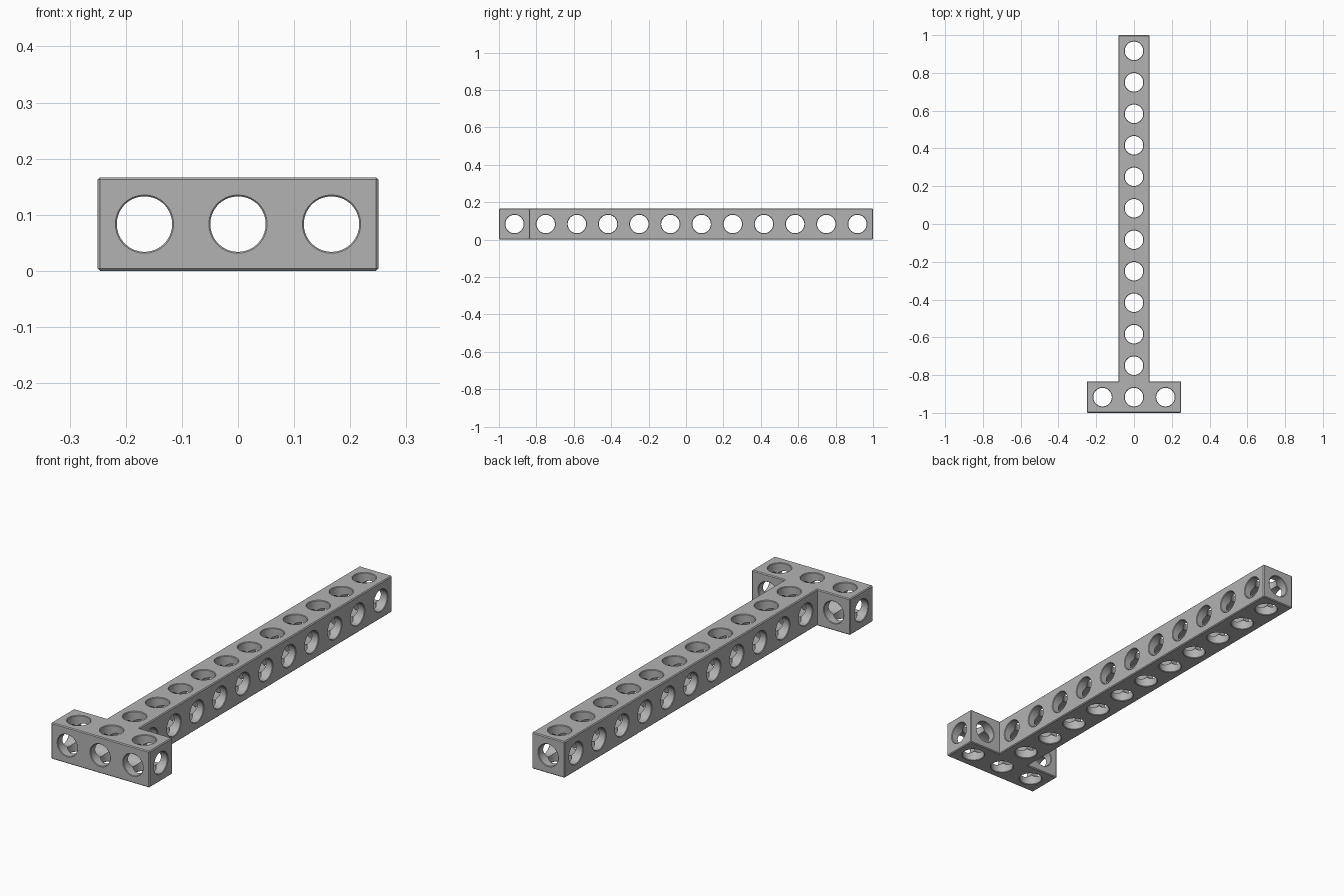
import bpy
import bmesh
from math import pi
from mathutils import Matrix, Vector

cube = bpy.data.objects.get("Cube")
if cube:
    bpy.data.objects.remove(cube, do_unlink=True)

UNIT = 1 / 6          # hole spacing and beam thickness
HALF = UNIT / 2
EDGE = 0.004          # chamfer on outer edges
RIM = 0.0025          # chamfer on hole rims

grey = bpy.data.materials.new("grey")
grey.use_nodes = True
COLOUR = (0.45, 0.45, 0.45, 1)
grey.diffuse_color = COLOUR
grey.node_tree.nodes["Principled BSDF"].inputs["Base Color"].default_value = COLOUR


def make_object(name, bm):
    bmesh.ops.recalc_face_normals(bm, faces=bm.faces)
    mesh = bpy.data.meshes.new(name)
    bm.to_mesh(mesh)
    bm.free()
    mesh.materials.append(grey)
    obj = bpy.data.objects.new(name, mesh)
    bpy.context.collection.objects.link(obj)
    return obj


def add_hole(bm, centre, axis, length, radius):
    """Cutter rod whose ends flare to chamfer the hole rims."""
    turn = Vector((0, 0, 1)).rotation_difference(Vector(axis)).to_matrix().to_4x4()
    place = Matrix.Translation(centre) @ turn
    reach, extra = length / 2, 0.002
    flare = radius + RIM + extra
    profile = [(-reach - extra, flare), (-reach + RIM, radius),
               (reach - RIM, radius), (reach + extra, flare)]
    rings = []
    for z, r in profile:
        ring = bmesh.ops.create_circle(
            bm, segments=48, radius=r,
            matrix=place @ Matrix.Translation((0, 0, z)) @ Matrix.Rotation(pi / 48, 4, "Z"))
        rings.append(ring["verts"])
    for a, b in zip(rings, rings[1:]):
        for i in range(48):
            j = (i + 1) % 48
            bm.faces.new((a[i], a[j], b[j], b[i]))
    bm.faces.new(rings[0])
    bm.faces.new(rings[-1])


# T-shaped body: crossbar at the front, long beam running back
bm = bmesh.new()
side = [(3 * HALF, -1), (3 * HALF, UNIT - 1), (HALF, UNIT - 1), (HALF, 1)]
outline = side + [(-x, y) for x, y in reversed(side)]
base = bm.faces.new([bm.verts.new((x, y, 0)) for x, y in outline])
top = bmesh.ops.extrude_face_region(bm, geom=[base])
bmesh.ops.translate(bm, vec=(0, 0, UNIT),
                    verts=[v for v in top["geom"] if isinstance(v, bmesh.types.BMVert)])
bmesh.ops.recalc_face_normals(bm, faces=bm.faces)
outer = [e for e in bm.edges if e.is_convex]
bmesh.ops.bevel(bm, geom=outer, offset=EDGE, segments=1, affect="EDGES")
body = make_object("tee_beam", bm)

# Hole positions along the beam and across the bar
rows = [-1 + HALF + i * UNIT for i in range(12)]
columns = [-UNIT, 0, UNIT]

vertical, sideways, lengthwise = bmesh.new(), bmesh.new(), bmesh.new()
for y in rows:
    add_hole(vertical, (0, y, HALF), (0, 0, 1), UNIT, 0.049)
    add_hole(sideways, (0, y, HALF), (1, 0, 0), 3 * UNIT if y == rows[0] else UNIT, 0.0492)
for x in columns:
    if x:
        add_hole(vertical, (x, rows[0], HALF), (0, 0, 1), UNIT, 0.049)
        add_hole(lengthwise, (x, rows[0], HALF), (0, 1, 0), UNIT, 0.0494)
    else:
        add_hole(lengthwise, (0, 0, HALF), (0, 1, 0), 2, 0.0494)

# Drill the three directions one after another
bpy.context.view_layer.objects.active = body
for name, bm in (("vertical_drill", vertical), ("sideways_drill", sideways),
                 ("lengthwise_drill", lengthwise)):
    drill = make_object(name, bm)
    drill.hide_render = True
    cut = body.modifiers.new(name, "BOOLEAN")
    cut.operation, cut.solver, cut.object = "DIFFERENCE", "EXACT", drill
    bpy.ops.object.modifier_apply(modifier=cut.name)
    bpy.data.objects.remove(drill, do_unlink=True)

# Smooth hole walls, crisp edges
bpy.ops.object.select_all(action="DESELECT")
body.select_set(True)
bpy.ops.object.shade_smooth_by_angle(angle=pi / 6)
